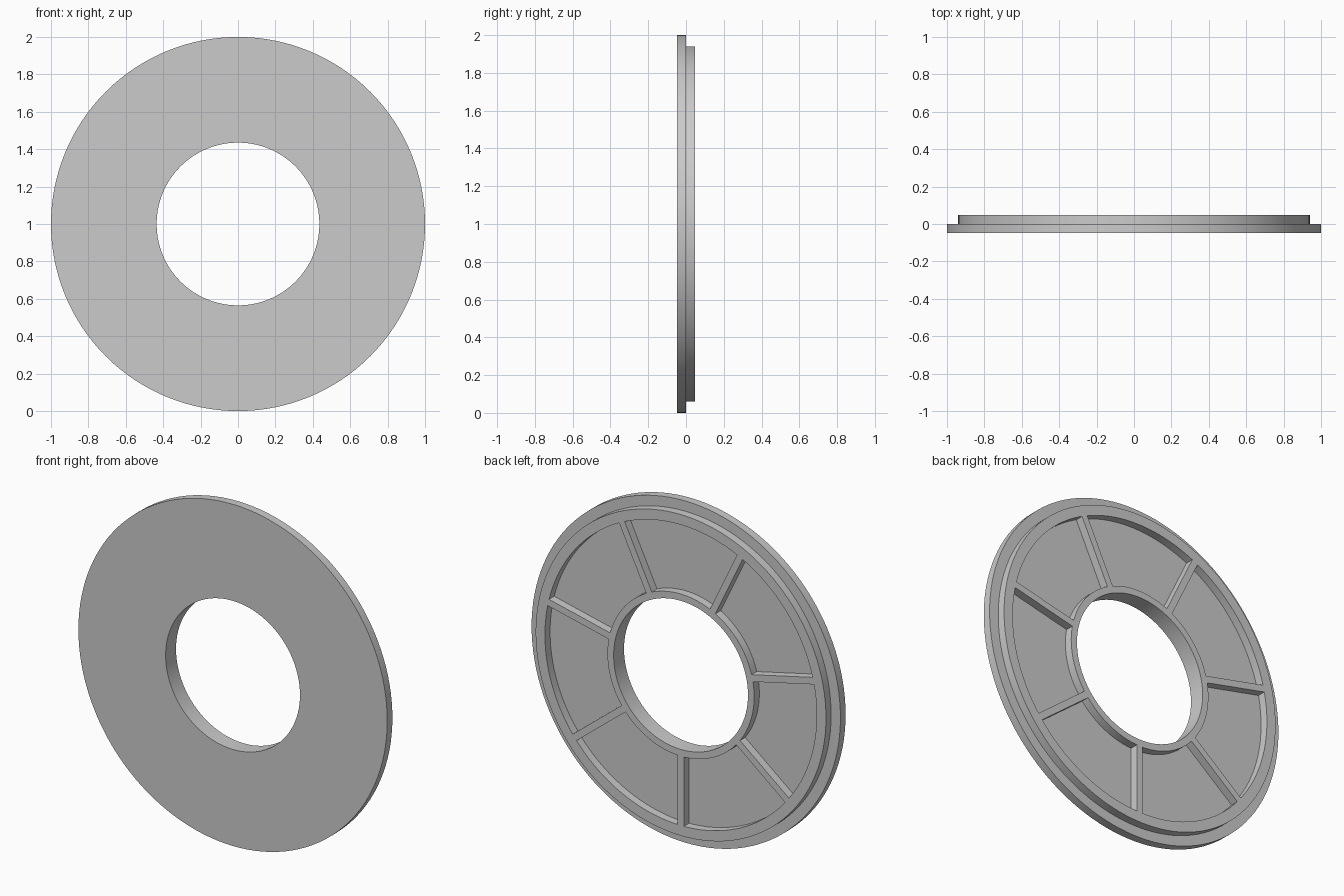
import bpy
import bmesh
from math import cos, sin, pi
from mathutils import Matrix, Vector

cube = bpy.data.objects.get("Cube")
if cube:
    bpy.data.objects.remove(cube, do_unlink=True)

SEGMENTS = 128
RIBS = 7
HALF = 0.048                      # half of the total thickness
HOLE, HUB = 0.435, 0.475          # inner collar radii
RIM_IN, RIM_OUT = 0.88, 0.94      # outer collar radii
RIB_WIDTH = 0.04
CENTRE = Vector((0, 0, 1))

grey = bpy.data.materials.new("plain grey")
grey.use_nodes = True
grey.diffuse_color = (0.6, 0.6, 0.6, 1)
grey.node_tree.nodes["Principled BSDF"].inputs["Base Color"].default_value = (0.6, 0.6, 0.6, 1)


def add_object(name, bm):
    bmesh.ops.recalc_face_normals(bm, faces=bm.faces)
    mesh = bpy.data.meshes.new(name)
    bm.to_mesh(mesh)
    bm.free()
    mesh.materials.append(grey)
    obj = bpy.data.objects.new(name, mesh)
    obj.location = CENTRE
    bpy.context.collection.objects.link(obj)
    return obj


# Flanged disc: closed (radius, depth) profile turned around the y axis
profile = [(HOLE, -HALF), (1, -HALF), (1, 0), (RIM_OUT, 0), (RIM_OUT, HALF),
           (RIM_IN, HALF), (RIM_IN, 0), (HUB, 0), (HUB, HALF), (HOLE, HALF)]
bm = bmesh.new()
rings = []
for i in range(SEGMENTS):
    a = 2 * pi * i / SEGMENTS
    rings.append([bm.verts.new((r * cos(a), y, r * sin(a))) for r, y in profile])
for i, ring in enumerate(rings):
    after = rings[(i + 1) % SEGMENTS]
    for j in range(len(profile)):
        k = (j + 1) % len(profile)
        bm.faces.new((ring[j], ring[k], after[k], after[j]))
disc = add_object("flanged_disc", bm)
disc.select_set(True)
bpy.context.view_layer.objects.active = disc
bpy.ops.object.shade_smooth_by_angle()

# Radial ribs on the back, the first pointing straight down
start, end, base = HUB - 0.001, RIM_IN + 0.0005, -0.01
bm = bmesh.new()
for i in range(RIBS):
    turn = Matrix.Rotation(2 * pi * i / RIBS, 4, 'Y')
    place = Matrix.Translation((0, (HALF + base) / 2, -(start + end) / 2))
    size = Matrix.Diagonal((RIB_WIDTH, HALF - base, end - start, 1))
    bmesh.ops.create_cube(bm, size=1, matrix=turn @ place @ size)
add_object("back_ribs", bm)
